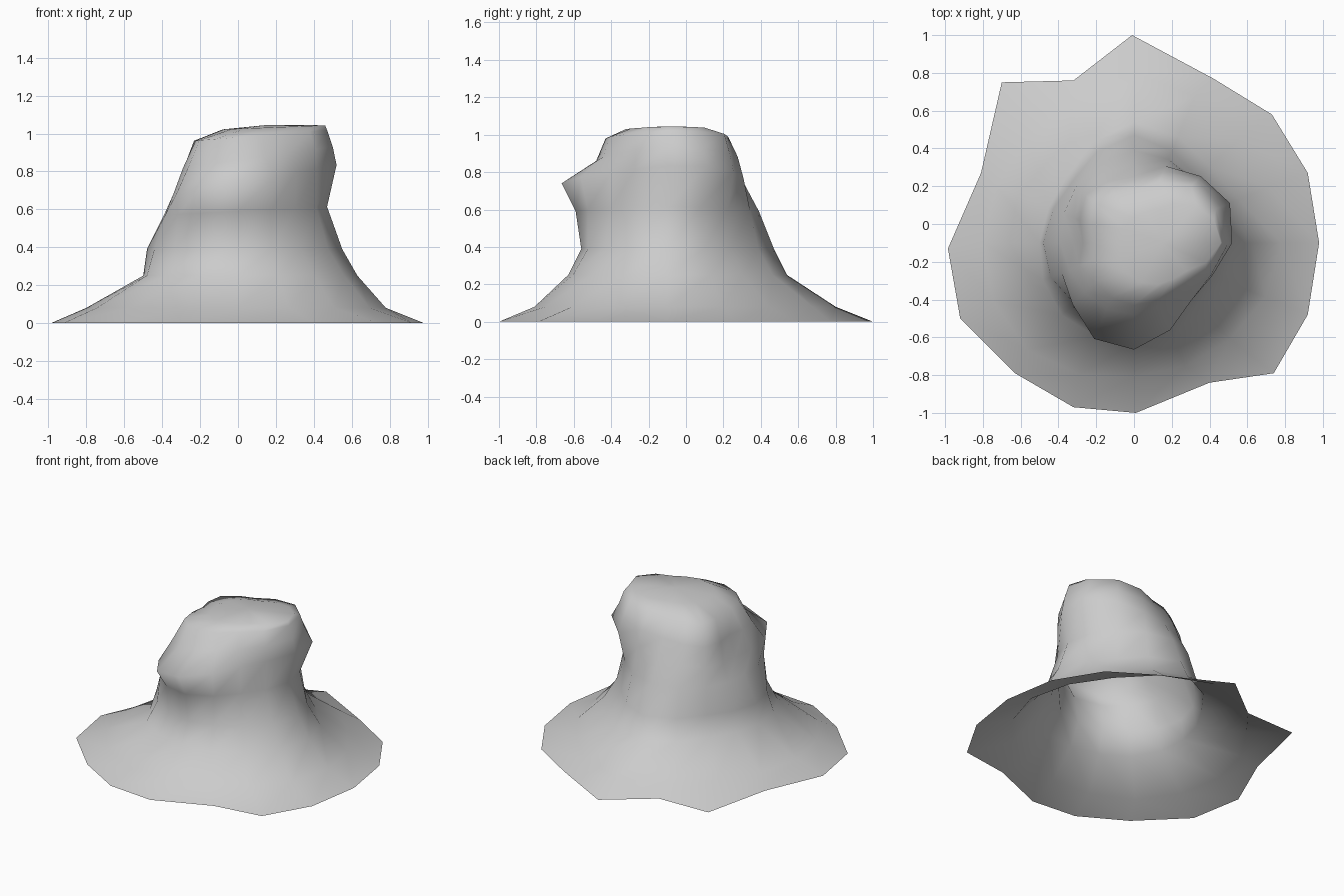
import bpy, bmesh
from math import cos, sin, pi

if "Cube" in bpy.data.objects:
    bpy.data.objects.remove(bpy.data.objects["Cube"])

# Foot outline on the ground, counter-clockwise from +x
foot = [(.98, -.10), (.92, .27), (.73, .58), (.42, .77), (-.01, 1.0), (-.32, .76),
        (-.70, .75), (-.81, .27), (-.985, -.13), (-.92, -.50), (-.63, -.79),
        (-.32, -.97), (.01, -1.0), (.40, -.84), (.74, -.79), (.92, -.48)]

# Cross-sections: height, tilt toward +x, centre x, radii toward E NE N NW W SW S SE
# (the bulging shelf lists all sixteen directions)
rings = [
    (.08, 0, 0, (.78, .77, .90, .79, .80, .80, .71, .72)),
    (.25, 0, 0, (.63, .57, .64, .50, .50, .54, .53, .57)),
    (.39, 0, 0, (.55, .48, .57, .46, .48, .47, .46, .47)),
    (.59, .05, 0, (.47, .46, .49, .43, .39, .45, .49, .43)),
    (.74, .18, 0, (.52, .55, .50, .44, .41, .40, .39, .34,
                   .32, .37, .46, .55, .565, .50, .43, .45)),
    (.86, .14, 0, (.50, .47, .35, .36, .27, .37, .38, .38)),
    (.98, .08, 0, (.47, .43, .28, .30, .21, .29, .33, .34)),
    (1.025, .04, .13, (.33, .28, .18, .19, .21, .23, .22, .21)),
]


def spread(r):
    """Double eight radii to sixteen with a smooth closed curve."""
    if len(r) == 16:
        return r
    out = []
    for i in range(8):
        a, b, c, d = (r[(i + k) % 8] for k in (-1, 0, 1, 2))
        out += [b, (9 * (b + c) - a - d) / 16]
    return out


bm = bmesh.new()
loops = [[bm.verts.new((x, y, 0)) for x, y in foot]]
for z, tilt, cx, radii in rings:
    loop = []
    for i, r in enumerate(spread(radii)):
        x, y = cx + r * cos(i * pi / 8), -.1 + r * sin(i * pi / 8)
        loop.append(bm.verts.new((x, y, z + tilt * x)))
    loops.append(loop)

# Walls between neighbouring loops, bottom left open
for lo, hi in zip(loops, loops[1:]):
    for i in range(16):
        j = (i + 1) % 16
        bm.faces.new((lo[i], lo[j], hi[j], hi[i]))

# Summit cap
peak = bm.verts.new((.15, -.1, 1.045))
for i in range(16):
    bm.faces.new((loops[-1][i], loops[-1][(i + 1) % 16], peak))
for f in bm.faces:
    f.smooth = True

mesh = bpy.data.meshes.new("rock_hill")
bm.to_mesh(mesh)
bm.free()
bpy.context.collection.objects.link(bpy.data.objects.new("rock_hill", mesh))
